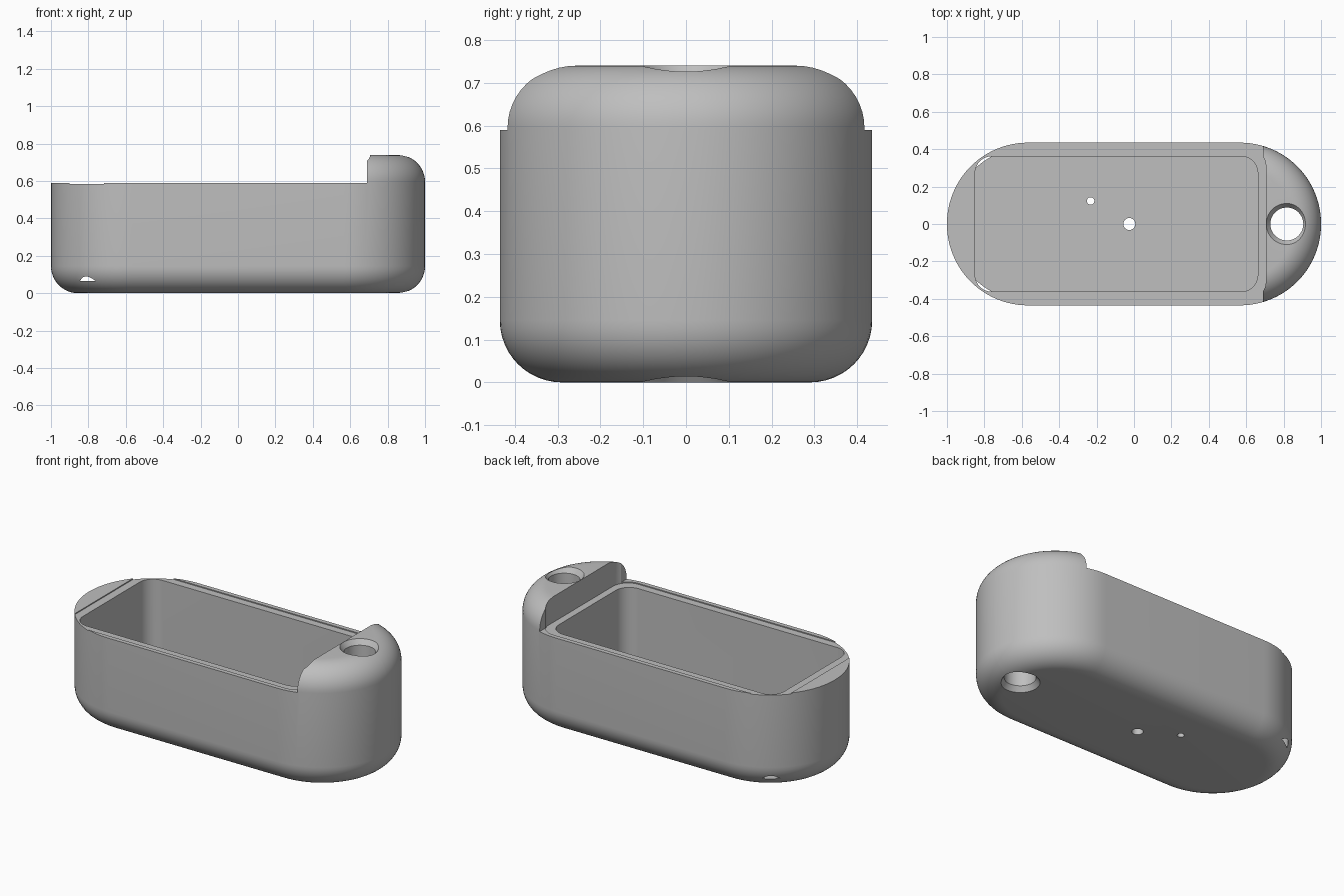
import bpy, bmesh
from math import sin, cos, pi

if "Cube" in bpy.data.objects:
    bpy.data.objects.remove(bpy.data.objects["Cube"])

HEIGHT, RIM, FILLET, HALF_Y = 0.74, 0.59, 0.145, 0.435


def outline(x0, x1, half_y, r, z, steps=24):
    """Rounded rectangle ring at height z."""
    ring = []
    corners = [(x1 - r, half_y - r), (x0 + r, half_y - r),
               (x0 + r, r - half_y), (x1 - r, r - half_y)]
    for q, (cx, cy) in enumerate(corners):
        for i in range(steps + 1):
            a = (q + i / steps) * pi / 2
            ring.append((cx + r * cos(a), cy + r * sin(a), z))
    return ring


def circle(cx, cy, r, z, steps=48):
    return [(cx + r * cos(2 * pi * i / steps), cy + r * sin(2 * pi * i / steps), z)
            for i in range(steps)]


def loft(name, rings):
    """Closed solid through a stack of matching rings."""
    bm = bmesh.new()
    loops = [[bm.verts.new(p) for p in ring] for ring in rings]
    for low, high in zip(loops, loops[1:]):
        for i in range(len(low)):
            j = (i + 1) % len(low)
            bm.faces.new((low[i], low[j], high[j], high[i]))
    bm.faces.new(loops[0][::-1])
    bm.faces.new(loops[-1])
    bmesh.ops.remove_doubles(bm, verts=bm.verts, dist=1e-5)
    bmesh.ops.recalc_face_normals(bm, faces=bm.faces)
    mesh = bpy.data.meshes.new(name)
    bm.to_mesh(mesh)
    bm.free()
    obj = bpy.data.objects.new(name, mesh)
    bpy.context.collection.objects.link(obj)
    return obj


# Pill-shaped case with rounded bottom and top edges
profile = []
for i in range(13):
    a = i / 12 * pi / 2
    profile.append((FILLET * (1 - sin(a)), FILLET * (1 - cos(a))))
profile += [(inset, HEIGHT - z) for inset, z in reversed(profile)]
case = loft("case", [outline(-1 + d, 1 - d, HALF_Y - d, HALF_Y - d - 0.002, z)
                     for d, z in profile])

# Cutters: open top, shallow lid seat, battery-style cavity
TOP = 1.0
cutters = [
    loft("top_cutter", [outline(-1.2, 0.69, 0.7, 0.05, z, 2) for z in (RIM, TOP)]),
    loft("lid_seat_cutter", [outline(-0.9, 0.705, 0.408, 0.1, z, 12) for z in (RIM - 0.006, TOP)]),
    loft("cavity_cutter", [outline(-0.85, 0.662, 0.362, 0.09, z, 12) for z in (0.065, TOP)]),
]

# Countersunk cord hole through the raised end
cord = [(0.132, -0.03), (0.088, 0.03), (0.088, HEIGHT - 0.03), (0.132, HEIGHT + 0.03)]
cutters.append(loft("cord_hole_cutter", [circle(0.817, 0, r, z) for r, z in cord]))

# Small holes in the floor
for x, y, r in ((-0.025, 0, 0.032), (-0.232, 0.123, 0.02)):
    cutters.append(loft("floor_hole_cutter", [circle(x, y, r, z, 24) for z in (-0.1, 0.2)]))

bpy.context.view_layer.objects.active = case
for cutter in cutters:
    cutter.hide_render = True
    cut = case.modifiers.new(cutter.name, "BOOLEAN")
    cut.operation, cut.solver, cut.object = "DIFFERENCE", "EXACT", cutter
    bpy.ops.object.modifier_apply(modifier=cut.name)
for cutter in cutters:
    bpy.data.objects.remove(cutter)

# Plain grey plastic
grey = bpy.data.materials.new("grey_plastic")
grey.use_nodes = True
colour = (0.52, 0.52, 0.52, 1)
grey.diffuse_color = colour
grey.node_tree.nodes["Principled BSDF"].inputs["Base Color"].default_value = colour
case.data.materials.clear()
case.data.materials.append(grey)

bpy.ops.object.select_all(action="DESELECT")
case.select_set(True)
bpy.ops.object.shade_smooth_by_angle(angle=pi / 6)
